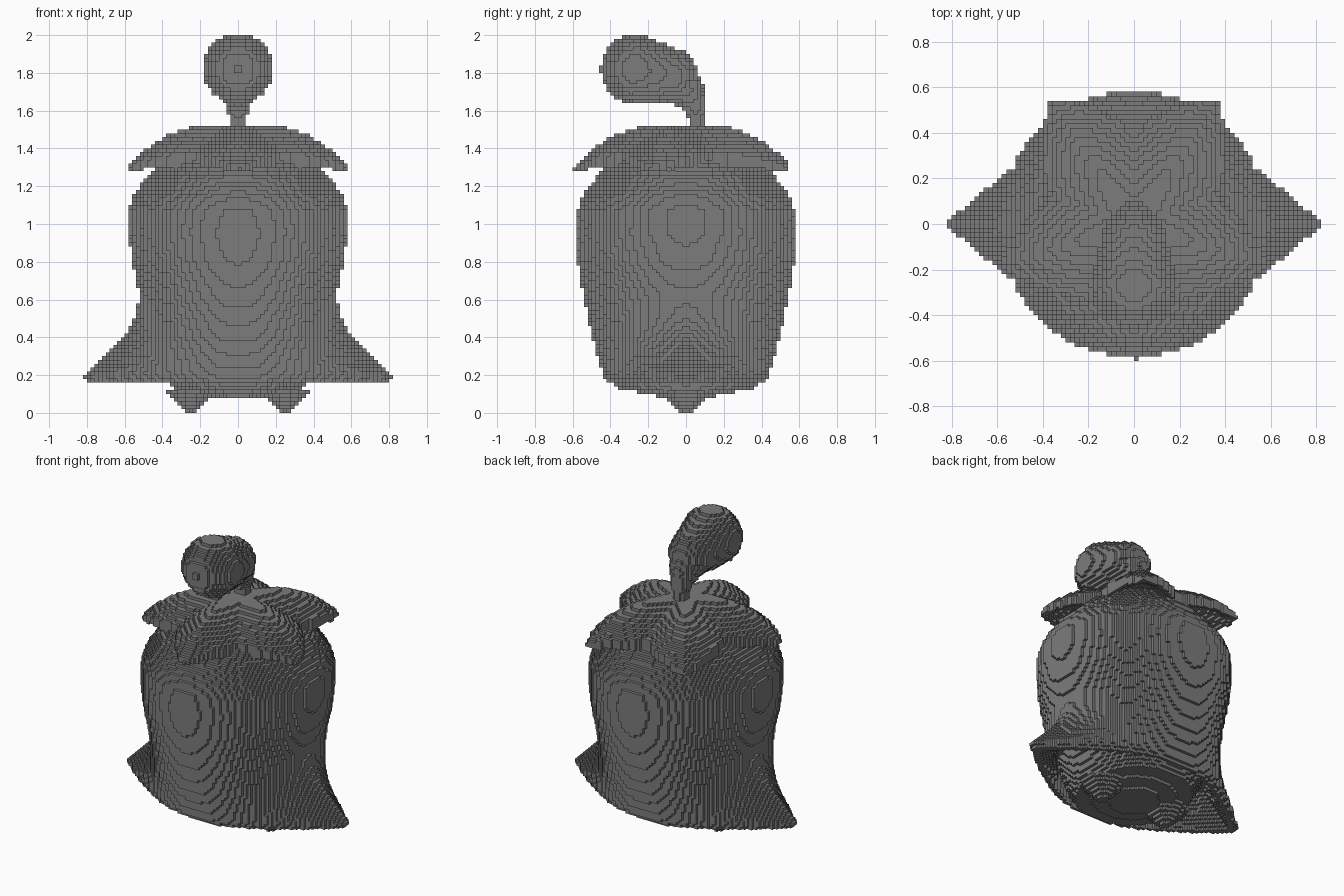
import bpy, bmesh, math
from mathutils import Vector

STEP = 0.02

if "Cube" in bpy.data.objects:
    bpy.data.objects.remove(bpy.data.objects["Cube"], do_unlink=True)

grey = bpy.data.materials.new("mid grey")
grey.use_nodes = True
COLOUR = (0.2, 0.2, 0.2, 1)
grey.diffuse_color = COLOUR
grey.node_tree.nodes["Principled BSDF"].inputs["Base Color"].default_value = COLOUR


def lookup(points, t):
    """Piecewise linear profile, zero outside its range."""
    for (a, va), (b, vb) in zip(points, points[1:]):
        if a <= t <= b:
            return va + (vb - va) * (t - a) / (b - a)
    return 0


# Rounded body: height against radius, a little wider towards the top
BODY = [(0.09, 0.16), (0.13, 0.37), (0.2, 0.415), (0.4, 0.49), (0.6, 0.54),
        (0.8, 0.572), (0.95, 0.58), (1.07, 0.574), (1.15, 0.545), (1.25, 0.475),
        (1.3, 0.425), (1.38, 0.34), (1.45, 0.2), (1.5, 0.05)]
ROUNDNESS = 2.12


def body_radius(angle, z):
    across = abs(math.cos(angle)) / (0.9 + 0.1 * z)
    along = abs(math.sin(angle))
    return lookup(BODY, z) * (across ** ROUNDNESS + along ** ROUNDNESS) ** (-1 / ROUNDNESS)


def in_body(x, y, z):
    return math.hypot(x, y) <= body_radius(math.atan2(y, x), z)


# Flared side drapes flowing out of the body, hollow underneath
DRAPE = [(0.16, 0.81), (0.2, 0.83), (0.25, 0.775), (0.3, 0.71), (0.4, 0.61),
         (0.5, 0.55), (0.6, 0.525), (0.7, 0.515)]


def drape_radius(angle, z):
    r = body_radius(angle, z)
    return r + max(0, lookup(DRAPE, z) - body_radius(0, z)) * math.exp(-angle / 0.52)


def in_drape(x, y, z):
    if not 0.16 < z < 0.68:
        return False
    r, angle = math.hypot(x, y), math.atan2(abs(y), abs(x))
    hollow = z < 0.36 and r < drape_radius(angle, z + 0.06) - 0.04
    return r <= drape_radius(angle, z) and not hollow


# Five ridged leaves around the stem: direction in degrees, length
LEAVES = [(-90, 0.59), (-18, 0.61), (56, 0.65), (124, 0.65), (198, 0.61)]


def in_leaves(x, y, z):
    if z < 1.28:
        return False
    for degrees, length in LEAVES:
        a = math.radians(degrees)
        u = x * math.cos(a) + y * math.sin(a)
        v = abs(y * math.cos(a) - x * math.sin(a))
        t = u / length
        if 0 <= t <= 1 and v <= 0.25 * (1 - t ** 3) + 0.01:
            top = 1.53 - 0.23 * t ** 3 - v ** 1.4
            if top - 0.045 - 0.08 * (1 - t) <= z <= top:
                return True
    return False


# Stem curling forward into a ball: y, z, radius
STEM = [(0.05, 1.46, 0.035), (0.055, 1.54, 0.04), (0.05, 1.62, 0.06),
        (0.0, 1.71, 0.095), (-0.08, 1.785, 0.145), (-0.265, 1.82, 0.187)]


def in_stem(x, y, z):
    if z < 1.4 or abs(x) > 0.2:
        return False
    p = Vector((x, y, z))
    for (y0, z0, r0), (y1, z1, r1) in zip(STEM, STEM[1:]):
        a, b = Vector((0, y0, z0)), Vector((0, y1, z1))
        t = max(0, min(1, (p - a).dot(b - a) / (b - a).length_squared))
        if (p - a.lerp(b, t)).length <= r0 + (r1 - r0) * t:
            return True
    return False


# Two small pointed feet
def in_feet(x, y, z):
    return z < 0.13 and math.hypot(abs(x) - 0.25, y) <= 0.025 + z


PARTS = {"body": in_body, "side_drapes": in_drape, "leaf_collar": in_leaves,
         "curled_stem": in_stem, "feet": in_feet}

# Sort every small block into the first part that holds it
owner = {}
for i in range(-42, 42):
    for j in range(-31, 31):
        for k in range(100):
            centre = [(c + 0.5) * STEP for c in (i, j, k)]
            for name, inside in PARTS.items():
                if inside(*centre):
                    owner[i, j, k] = name
                    break


def build_part(name):
    """Block surface of one part, without faces buried in any part."""
    bm = bmesh.new()
    corners = {}

    def corner(key):
        if key not in corners:
            corners[key] = bm.verts.new([c * STEP for c in key])
        return corners[key]

    for cell in [c for c, part in owner.items() if part == name]:
        for axis in range(3):
            for side in (0, 1):
                beside = list(cell)
                beside[axis] += 2 * side - 1
                if tuple(beside) in owner:
                    continue
                ring = []
                for s, t in ((0, 0), (1, 0), (1, 1), (0, 1)):
                    key = list(cell)
                    key[axis] += side
                    key[(axis + 1) % 3] += s
                    key[(axis + 2) % 3] += t
                    ring.append(corner(tuple(key)))
                bm.faces.new(ring if side else ring[::-1])
    mesh = bpy.data.meshes.new(name)
    bm.to_mesh(mesh)
    bm.free()
    mesh.materials.append(grey)
    bpy.context.collection.objects.link(bpy.data.objects.new(name, mesh))


for part_name in PARTS:
    build_part(part_name)
